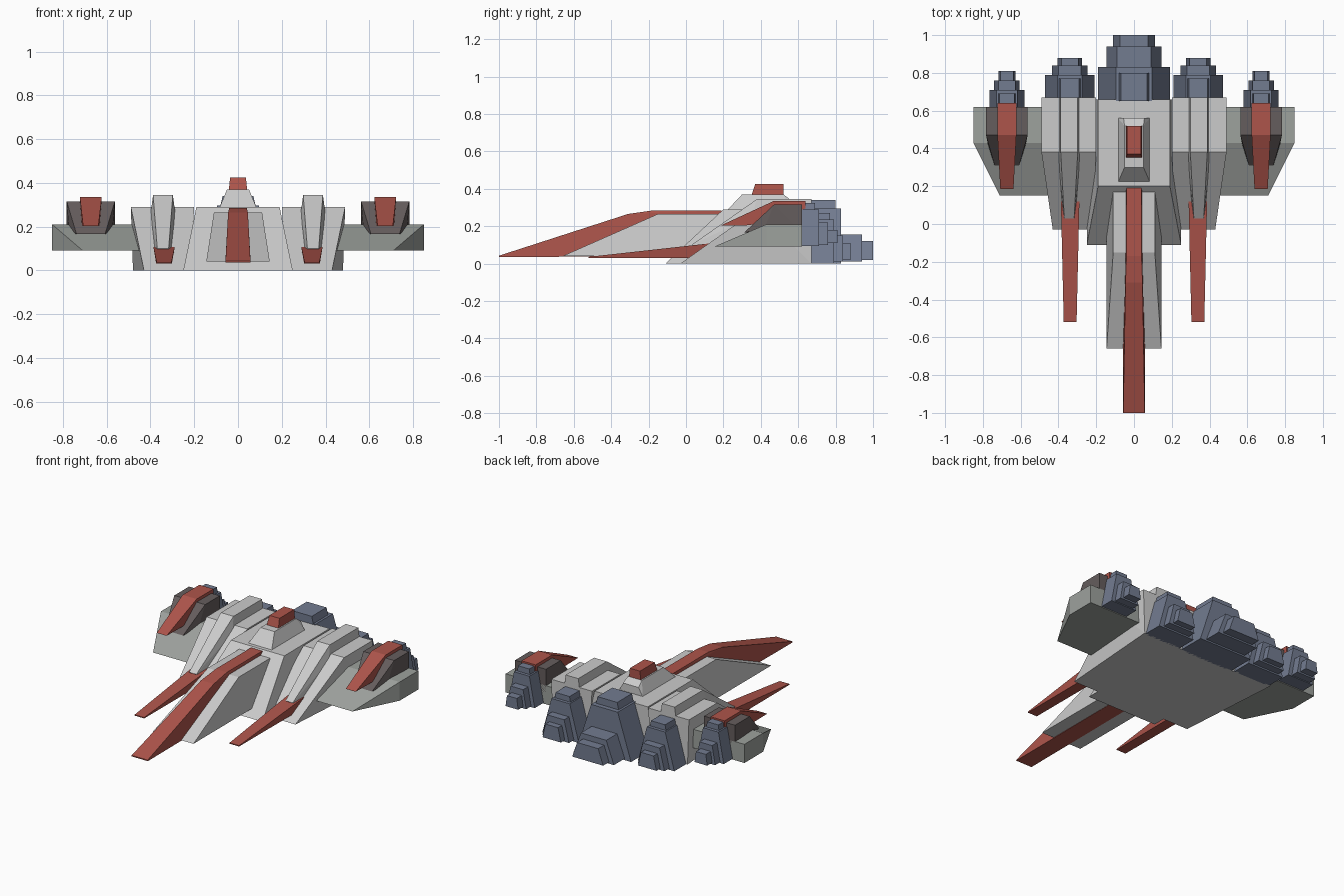
import bpy, bmesh


def material(name, rgb):
    m = bpy.data.materials.new(name)
    m.diffuse_color = (*rgb, 1)
    return m


RED = material("red_panel", (0.42, 0.09, 0.07))
DARK = material("dark_pod", (0.13, 0.11, 0.11))
WING = material("wing_grey", (0.34, 0.36, 0.34))
BLUE = material("engine_blue", (0.17, 0.20, 0.28))
HULL = material("hull_grey", (0.55, 0.55, 0.55))


def solid(name, pts, mat, mirror=False):
    """Flat-faced convex block through a few corner points."""
    bm = bmesh.new()
    for p in pts:
        bm.verts.new(p)
    res = bmesh.ops.convex_hull(bm, input=bm.verts)
    loose = [v for v in bm.verts if not v.link_faces]
    bmesh.ops.delete(bm, geom=loose, context='VERTS')
    bmesh.ops.dissolve_limit(bm, angle_limit=0.02, verts=bm.verts, edges=bm.edges)
    bmesh.ops.recalc_face_normals(bm, faces=bm.faces)
    me = bpy.data.meshes.new(name)
    bm.to_mesh(me)
    bm.free()
    me.materials.append(mat)
    ob = bpy.data.objects.new(name, me)
    bpy.context.collection.objects.link(ob)
    if mirror:
        ob.modifiers.new("mirror", 'MIRROR').use_mirror_merge = False
    return ob


def block(name, profile, mat, cx=0.0):
    """Side profile of (y, z, half width), symmetric about x = cx."""
    pts = [(cx + s * w, y, z) for y, z, w in profile for s in (-1, 1)]
    return solid(name, pts, mat, mirror=cx != 0)


def engine(name, cx, y0, steps):
    """Stack of tapered slabs: (y end, z low, z high, half width low, half width high)."""
    for i, (y1, z0, z1, w0, w1) in enumerate(steps):
        block(f"{name}_{i + 1}",
              [(y, z, w) for y in (y0, y1) for z, w in ((z0, w0), (z1, w1))], BLUE, cx)


# centre hull and its raised cabin
block("centre_hull", [(-0.11, 0, 0.25), (0.20, 0.29, 0.19), (0.66, 0.29, 0.19), (0.66, 0, 0.25)], HULL)
block("cabin", [(0.22, 0.285, 0.085), (0.30, 0.37, 0.05), (0.52, 0.37, 0.05), (0.56, 0.34, 0.055),
                (0.56, 0.285, 0.085)], HULL)
block("cabin_roof", [(0.35, 0.365, 0.042), (0.37, 0.425, 0.036), (0.52, 0.425, 0.036),
                     (0.52, 0.365, 0.042)], RED)

# long nose with its red spine
block("nose", [(-0.66, 0.04, 0.145), (-0.15, 0.265, 0.11), (0.17, 0.265, 0.11), (0.17, 0.04, 0.145)], HULL)
block("nose_spine", [(-1.0, 0.035, 0.058), (-1.0, 0.042, 0.057), (-0.31, 0.265, 0.045), (-0.17, 0.285, 0.04),
                     (0.19, 0.285, 0.04), (0.15, 0.04, 0.058)], RED)

# side hulls with ridges and red prongs
solid("side_hull", [(0.20, 0.67, 0.29), (0.49, 0.67, 0.29), (0.20, 0.38, 0.29), (0.49, 0.38, 0.29),
                    (0.22, 0.67, 0), (0.48, 0.67, 0), (0.22, -0.03, 0), (0.43, -0.03, 0)], HULL, True)
block("side_ridge", [(0.03, 0.10, 0.026), (0.38, 0.345, 0.045), (0.67, 0.345, 0.045),
                     (0.67, 0.25, 0.058), (0.35, 0.25, 0.058), (0.06, 0.05, 0.035)], HULL, 0.343)
block("prong", [(-0.52, 0.03, 0.034), (-0.52, 0.036, 0.034), (0.12, 0.107, 0.049),
                (0.12, 0.03, 0.036)], RED, 0.338)

# outer wings
solid("wing", [(0.45, 0.15, 0.09), (0.71, 0.15, 0.09), (0.85, 0.43, 0.09), (0.85, 0.62, 0.09),
               (0.45, 0.62, 0.09), (0.85, 0.43, 0.21), (0.85, 0.62, 0.21), (0.45, 0.43, 0.21),
               (0.45, 0.62, 0.21)], WING, True)

# dark wing pods with red caps
block("wing_pod", [(0.31, 0.165, 0.065), (0.47, 0.315, 0.11), (0.62, 0.315, 0.11),
                   (0.62, 0.165, 0.11), (0.42, 0.19, 0.10)], DARK, 0.673)
block("pod_cap", [(0.185, 0.203, 0.035), (0.47, 0.335, 0.05), (0.64, 0.335, 0.05),
                  (0.64, 0.295, 0.05), (0.34, 0.205, 0.04)], RED, 0.673)

# stepped engines: centre, side, outer
engine("centre_engine", 0, 0.65, [(0.80, 0.0, 0.34, 0.15, 0.07), (0.83, 0.0, 0.295, 0.19, 0.095),
                                  (0.94, 0.01, 0.155, 0.145, 0.09), (1.0, 0.02, 0.12, 0.11, 0.075)])
engine("side_engine", 0.34, 0.66, [(0.77, 0.0, 0.27, 0.10, 0.05), (0.79, 0.0, 0.235, 0.13, 0.065),
                                   (0.84, 0.01, 0.15, 0.095, 0.06), (0.88, 0.02, 0.11, 0.065, 0.045)])
engine("outer_engine", 0.673, 0.61, [(0.69, 0.10, 0.325, 0.07, 0.04), (0.71, 0.095, 0.29, 0.093, 0.055),
                                     (0.76, 0.10, 0.22, 0.067, 0.045), (0.81, 0.11, 0.18, 0.045, 0.035)])
